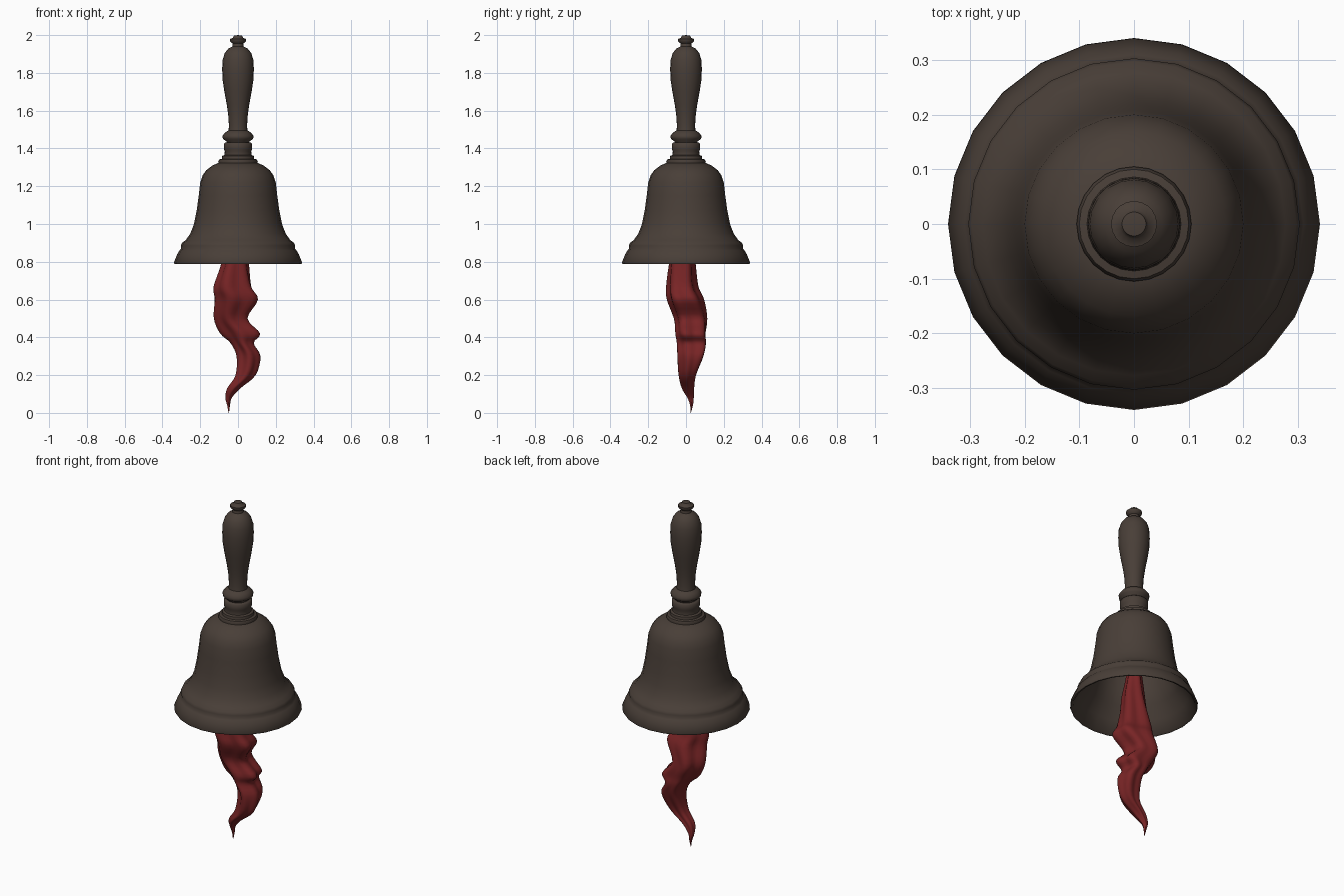
import bpy, bmesh, math


def material(name, rgb):
    m = bpy.data.materials.new(name)
    m.diffuse_color = (*rgb, 1)
    return m


bronze = material("dark bronze", (0.066, 0.049, 0.039))
red = material("deep red", (0.19, 0.018, 0.019))


def skin(name, rings, mat, angle):
    """Bridge equal-sized rings of points; a one-point ring is a pole."""
    bm = bmesh.new()
    loops = [[bm.verts.new(p) for p in ring] for ring in rings]
    for a, b in zip(loops, loops[1:]):
        n = max(len(a), len(b))
        for i in range(n):
            j = (i + 1) % n
            quad = [a[i % len(a)], a[j % len(a)], b[j % len(b)], b[i % len(b)]]
            bm.faces.new(list(dict.fromkeys(quad)))
    bmesh.ops.recalc_face_normals(bm, faces=bm.faces)
    me = bpy.data.meshes.new(name)
    bm.to_mesh(me)
    bm.free()
    me.materials.append(mat)
    ob = bpy.data.objects.new(name, me)
    bpy.context.collection.objects.link(ob)
    bpy.ops.object.select_all(action='DESELECT')
    ob.select_set(True)
    bpy.context.view_layer.objects.active = ob
    bpy.ops.object.shade_smooth_by_angle(angle=math.radians(angle))
    return ob


def lathe(name, profile, sides):
    rings = []
    for r, z in profile:
        n = sides if r > 0 else 1
        rings.append([(r * math.cos(math.tau * i / n), r * math.sin(math.tau * i / n), z)
                      for i in range(n)])
    return skin(name, rings, bronze, 50)


# turned handle with end knob and lower bead
lathe("handle", [(0, 2.0), (0.022, 1.997), (0.027, 1.985), (0.042, 1.98), (0.042, 1.967),
                 (0.028, 1.955), (0.03, 1.94), (0.052, 1.928), (0.07, 1.905), (0.081, 1.87),
                 (0.084, 1.82), (0.081, 1.76), (0.072, 1.70), (0.06, 1.635), (0.052, 1.58),
                 (0.048, 1.52), (0.05, 1.495), (0.068, 1.485), (0.082, 1.467), (0.08, 1.45),
                 (0.062, 1.438), (0.058, 1.42), (0, 1.42)], 20)

# stepped collar
lathe("collar", [(0, 1.432), (0.068, 1.432), (0.075, 1.425), (0.075, 1.395), (0.07, 1.385),
                 (0.072, 1.365), (0.084, 1.36), (0.086, 1.345), (0.1, 1.342),
                 (0.105, 1.33), (0.1, 1.31), (0, 1.31)], 24)

# bell shell, outside down to the lip and back up the inside
lathe("bell", [(0, 1.325), (0.1, 1.325), (0.135, 1.31), (0.168, 1.285), (0.187, 1.258),
               (0.2, 1.22), (0.208, 1.15), (0.219, 1.07), (0.233, 1.0), (0.252, 0.95),
               (0.277, 0.915), (0.297, 0.9), (0.303, 0.885), (0.302, 0.868), (0.31, 0.86),
               (0.322, 0.84), (0.34, 0.795), (0.336, 0.787), (0.325, 0.79), (0.29, 0.86),
               (0.24, 0.93), (0.213, 1.0), (0.19, 1.12), (0.178, 1.22), (0.14, 1.27),
               (0, 1.29)], 24)

# twisting cloth: z, x min, x max, y min, y max
sections = [(1.27, -.025, .025, -.025, .025), (1.10, -.03, .03, -.03, .03),
            (0.97, -.045, .04, -.045, .04), (0.86, -.07, .055, -.075, .045),
            (0.78, -.09, .058, -.09, .05), (0.67, -.128, .075, -.103, .06),
            (0.60, -.12, .108, -.10, .09), (0.50, -.122, .05, -.065, .112),
            (0.42, -.085, .118, -.055, .108), (0.37, -.035, .085, -.045, .11),
            (0.30, -.005, .12, -.04, .095), (0.20, -.015, .093, -.035, .055),
            (0.13, -.06, .01, -.02, .045), (0.08, -.068, -.034, .008, .042),
            (0.04, -.058, -.043, .022, .037), (0.005, -.051, -.047, .023, .027)]


def blend(a, b, c, d, t):
    return 0.5 * (2 * b + (c - a) * t + (2 * a - 5 * b + 4 * c - d) * t * t
                  + (3 * b - a - 3 * c + d) * t ** 3)


rings, last = [], len(sections) - 1
for k in range(last):
    ctrl = [sections[min(max(k + o, 0), last)] for o in (-1, 0, 1, 2)]
    for s in range(4):
        z, x0, x1, y0, y1 = [blend(*v, s / 4) for v in zip(*ctrl)]
        ring = []
        for i in range(32):
            a = math.tau * i / 32
            fold = 1 + 0.10 * math.cos(5 * a + 5 * z) + 0.05 * math.cos(3 * a - 9 * z) - 0.04
            ring.append(((x0 + x1) / 2 + (x1 - x0) / 2 * fold * math.cos(a),
                         (y0 + y1) / 2 + (y1 - y0) / 2 * fold * math.sin(a), z))
        rings.append(ring)
rings = [[(0, 0, 1.275)]] + rings + [[(-0.049, 0.025, 0)]]
skin("cloth", rings, red, 60)
